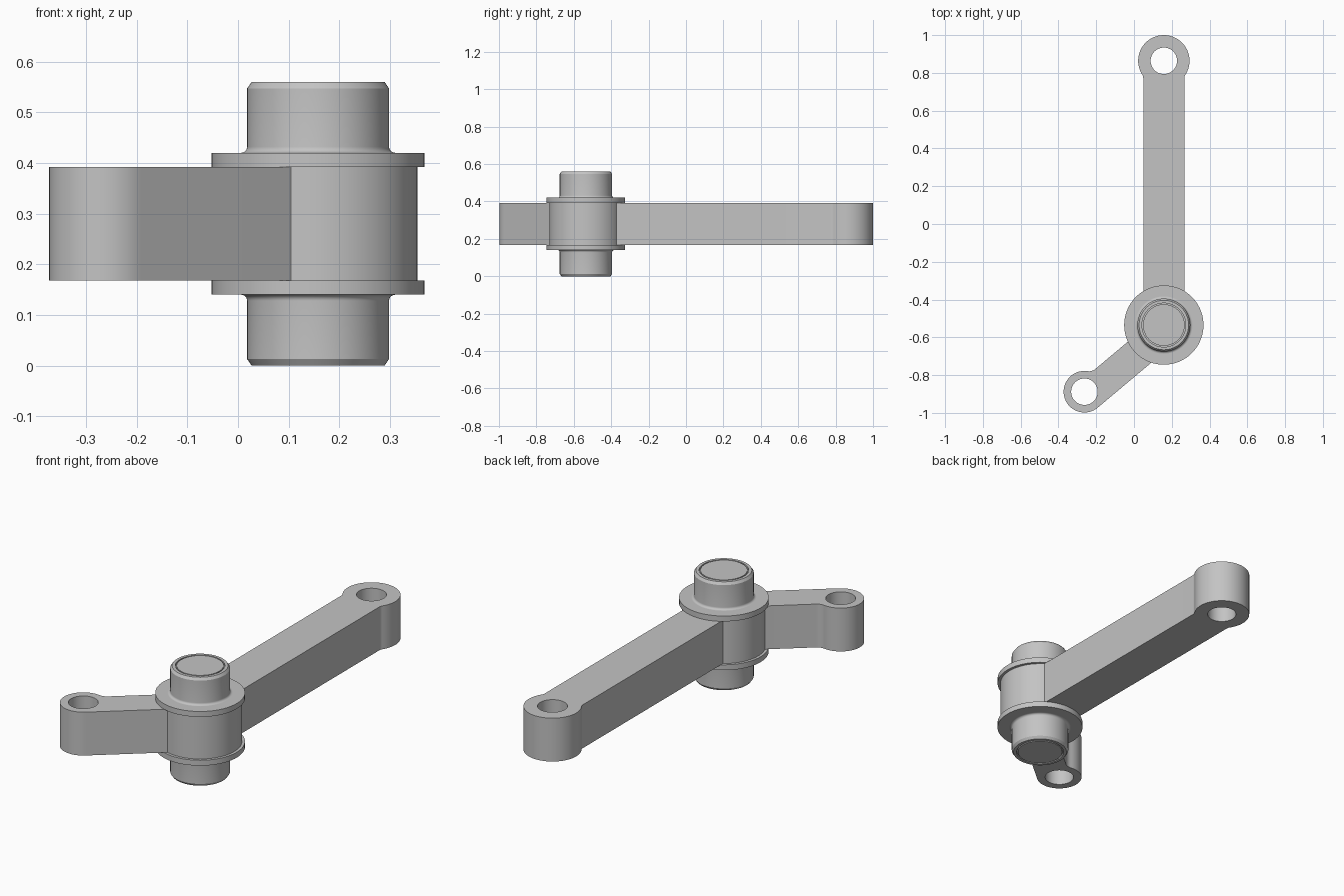
import bpy, bmesh, math
from mathutils import Matrix, Vector

cube = bpy.data.objects.get("Cube")
if cube:
    bpy.data.objects.remove(cube, do_unlink=True)

HUB = Vector((0.158, -0.535, 0.28))   # hub centre, mid height
HALF = 0.112                          # half thickness of the arms

steel = bpy.data.materials.new("grey_steel")
steel.use_nodes = True
grey = (0.55, 0.55, 0.55, 1)
steel.diffuse_color = grey
steel.node_tree.nodes["Principled BSDF"].inputs["Base Color"].default_value = grey


def add_object(name, bm, angle=0.0):
    bmesh.ops.remove_doubles(bm, verts=bm.verts, dist=1e-5)
    bmesh.ops.recalc_face_normals(bm, faces=bm.faces)
    mesh = bpy.data.meshes.new(name)
    bm.to_mesh(mesh)
    bm.free()
    mesh.materials.append(steel)
    obj = bpy.data.objects.new(name, mesh)
    bpy.context.collection.objects.link(obj)
    obj.matrix_world = Matrix.Translation(HUB) @ Matrix.Rotation(angle, 4, 'Z')
    bpy.ops.object.select_all(action='DESELECT')
    obj.select_set(True)
    bpy.context.view_layer.objects.active = obj
    bpy.ops.object.shade_smooth_by_angle(angle=math.radians(30))
    return obj


def lathe(name, profile):
    """Revolve (radius, height) points about the hub axis."""
    bm = bmesh.new()
    verts = [bm.verts.new((r, 0, z)) for r, z in profile]
    edges = [bm.edges.new(pair) for pair in zip(verts, verts[1:])]
    bmesh.ops.spin(bm, geom=verts + edges, cent=(0, 0, 0), axis=(0, 0, 1),
                   angle=math.tau, steps=72, use_duplicate=False)
    return add_object(name, bm)


def arc(cx, cy, r, a0, a1, n):
    return [(cx + r * math.cos(a0 + (a1 - a0) * i / n),
             cy + r * math.sin(a0 + (a1 - a0) * i / n)) for i in range(n + 1)]


def neck(length, radius, h, f):
    """Bar edge at offset h, blended into the boss; returns points and boss angle."""
    dx = math.sqrt(max(0, (radius + f) ** 2 - (h + f) ** 2))
    ang = math.atan2(h + f, -dx)
    blend = [(length, h)] if dx < 1e-4 else arc(
        length - dx, h + f, f, -math.pi / 2, ang - math.pi, 6)
    return [(0, h)] + blend, ang


def arm(name, length, radius, hole, sides, fillet, angle):
    """Bar with a bored round boss at its end, pointing along local +x."""
    upper, a_up = neck(length, radius, sides[0], fillet)
    lower, a_low = neck(length, radius, sides[1], fillet)
    outline = upper + arc(length, 0, radius, a_up, -a_low, 56)[1:-1]
    outline += [(x, -y) for x, y in reversed(lower)]
    bore = arc(length, 0, hole, 0, math.tau, 48)[:-1]

    curve = bpy.data.curves.new(name + "_outline", 'CURVE')
    curve.dimensions = '2D'
    curve.fill_mode = 'BOTH'
    curve.extrude = HALF
    for pts in (outline, bore):
        spline = curve.splines.new('POLY')
        spline.points.add(len(pts) - 1)
        for p, (x, y) in zip(spline.points, pts):
            p.co = (x, y, 0, 1)
        spline.use_cyclic_u = True
    temp = bpy.data.objects.new(name + "_outline", curve)
    bpy.context.collection.objects.link(temp)
    graph = bpy.context.evaluated_depsgraph_get()
    mesh = bpy.data.meshes.new_from_object(temp.evaluated_get(graph))
    bm = bmesh.new()
    bm.from_mesh(mesh)
    bpy.data.objects.remove(temp, do_unlink=True)
    bpy.data.curves.remove(curve)
    bpy.data.meshes.remove(mesh)
    return add_object(name, bm, angle)


# Two arms
arm("long_arm", 1.399, 0.136, 0.07, (0.109, 0.109), 0.03, math.pi / 2)
arm("short_arm", 0.549, 0.11, 0.07, (0.11, 0.055), 0.05, math.radians(220))

# Hub sleeve and the two collars
lathe("hub", [(0, HALF), (0.196, HALF), (0.196, -HALF), (0, -HALF)])
for name, s in (("upper_collar", 1), ("lower_collar", -1)):
    lathe(name, [(0, s * 0.14), (0.21, s * 0.14), (0.21, s * HALF), (0, s * HALF)])

# Pivot pin: grooved ends, chamfered rims, flared foot on each collar
half = [(0, 0.28), (0.11, 0.28), (0.11, 0.27), (0.116, 0.27), (0.116, 0.28),
        (0.131, 0.28), (0.14, 0.267)]
half += arc(0.152, 0.152, 0.012, math.pi, 1.5 * math.pi, 6)
lathe("pivot_pin", half + [(r, -z) for r, z in reversed(half)])
